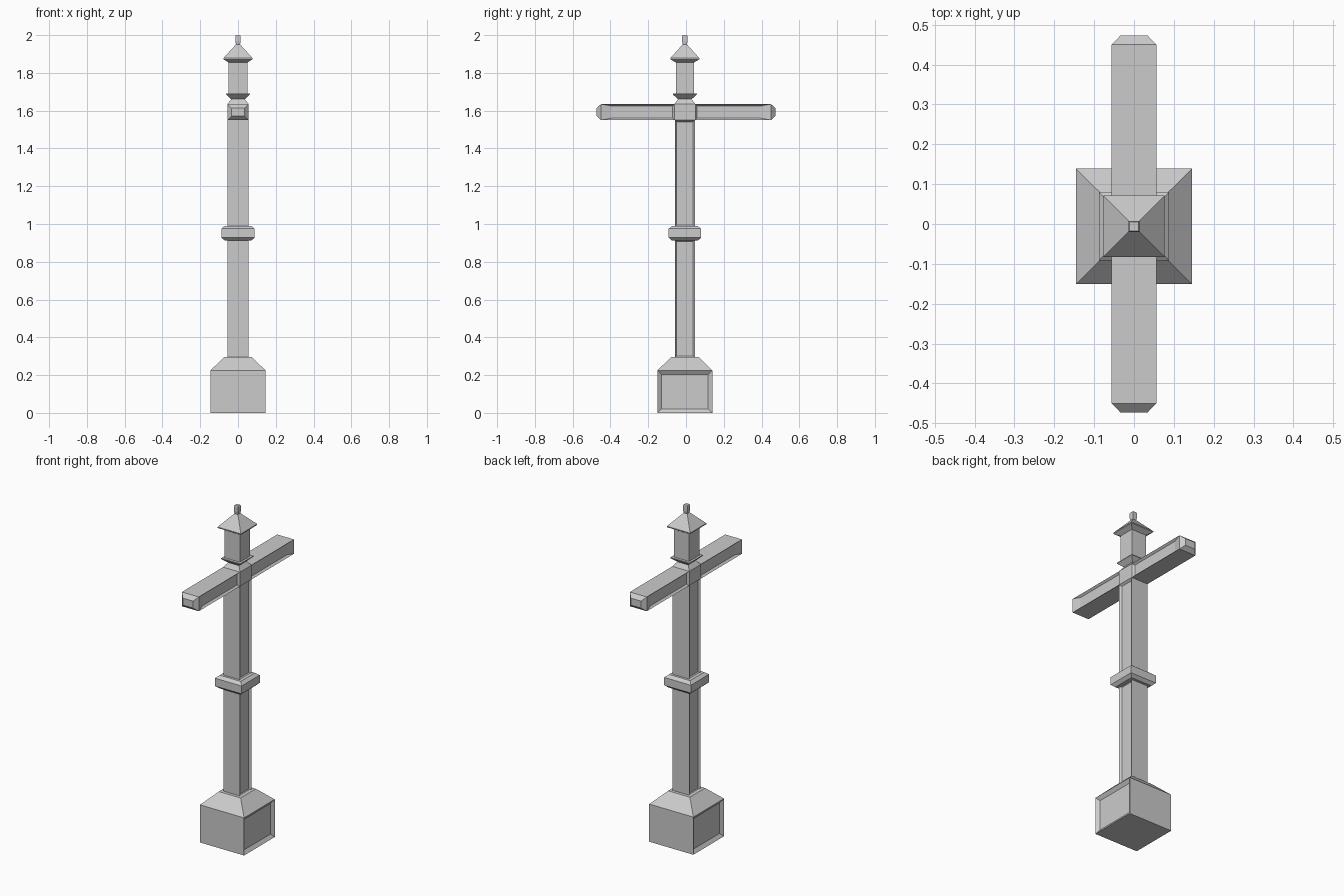
import bpy, bmesh

if "Cube" in bpy.data.objects:
    bpy.data.objects.remove(bpy.data.objects["Cube"])

CY = -0.006  # post axis, slightly forward of centre


def finish(name, bm):
    bmesh.ops.recalc_face_normals(bm, faces=bm.faces)
    me = bpy.data.meshes.new(name)
    bm.to_mesh(me)
    bm.free()
    ob = bpy.data.objects.new(name, me)
    bpy.context.collection.objects.link(ob)
    return ob


def loft(rings):
    """Join matching four-point rings into a closed solid."""
    bm = bmesh.new()
    loops = [[bm.verts.new(p) for p in r] for r in rings]
    for a, b in zip(loops, loops[1:]):
        for i in range(4):
            j = (i + 1) % 4
            bm.faces.new((a[i], a[j], b[j], b[i]))
    bm.faces.new(loops[0][::-1])
    bm.faces.new(loops[-1])
    bmesh.ops.recalc_face_normals(bm, faces=bm.faces)
    return bm


def sink_panels(bm, width, depth):
    """Recess the left and right faces with sloping borders."""
    bm.normal_update()
    sides = [f for f in bm.faces if abs(f.normal.x) > 0.99]
    bmesh.ops.inset_individual(bm, faces=sides, thickness=width, depth=-depth)
    return sides


def square_part(name, profile, panel=None):
    """Square-section part from (half x, half y, z) steps."""
    bm = loft([[(sx * hx, CY + sy * hy, z) for sx, sy in
                ((-1, -1), (1, -1), (1, 1), (-1, 1))] for hx, hy, z in profile])
    if panel:
        sink_panels(bm, *panel)
    return finish(name, bm)


# Plinth and post
square_part("plinth", [(.146, .145, 0), (.146, .145, .225), (.072, .072, .296)], (.03, .015))
square_part("lower_post", [(.056, .053, .29), (.056, .053, .918)], (.014, .012))
square_part("middle_band", [(.07, .068, .912), (.088, .086, .928),
                            (.088, .086, .975), (.07, .067, .99)])
square_part("upper_post", [(.056, .053, .985), (.056, .053, 1.55)], (.014, .012))

# Crossing block with sloped top
square_part("crossing_block", [(.056, .055, 1.55), (.056, .055, 1.635), (.035, .035, 1.662)])

# Crossbar arms with recessed sides and chamfered tips
for s, label in ((-1, "front_arm"), (1, "back_arm")):
    rings = []
    for y, hx, hz in ((CY + s * .055, .056, .0425), (s * .45, .056, .0425), (s * .473, .034, .021)):
        rings.append([(-hx, y, 1.5925 - hz), (hx, y, 1.5925 - hz),
                      (hx, y, 1.5925 + hz), (-hx, y, 1.5925 + hz)])
    bm = loft(rings)
    for f in sink_panels(bm, .014, .012):
        for v in f.verts:
            if abs(v.co.y) > .3:
                v.co.y = s * .398
    finish(label, bm)

# Lantern-like head, roof and finial
square_part("flared_collar", [(.035, .035, 1.66), (.063, .063, 1.685), (.063, .063, 1.69)])
square_part("head_box", [(.05, .048, 1.688), (.05, .048, 1.86)])
square_part("roof", [(.05, .048, 1.855), (.077, .077, 1.872),
                     (.077, .077, 1.878), (.012, .012, 1.95)])
square_part("finial", [(.01, .01, 1.945), (.014, .014, 1.965),
                       (.014, .014, 1.995), (.011, .011, 2.0)])
